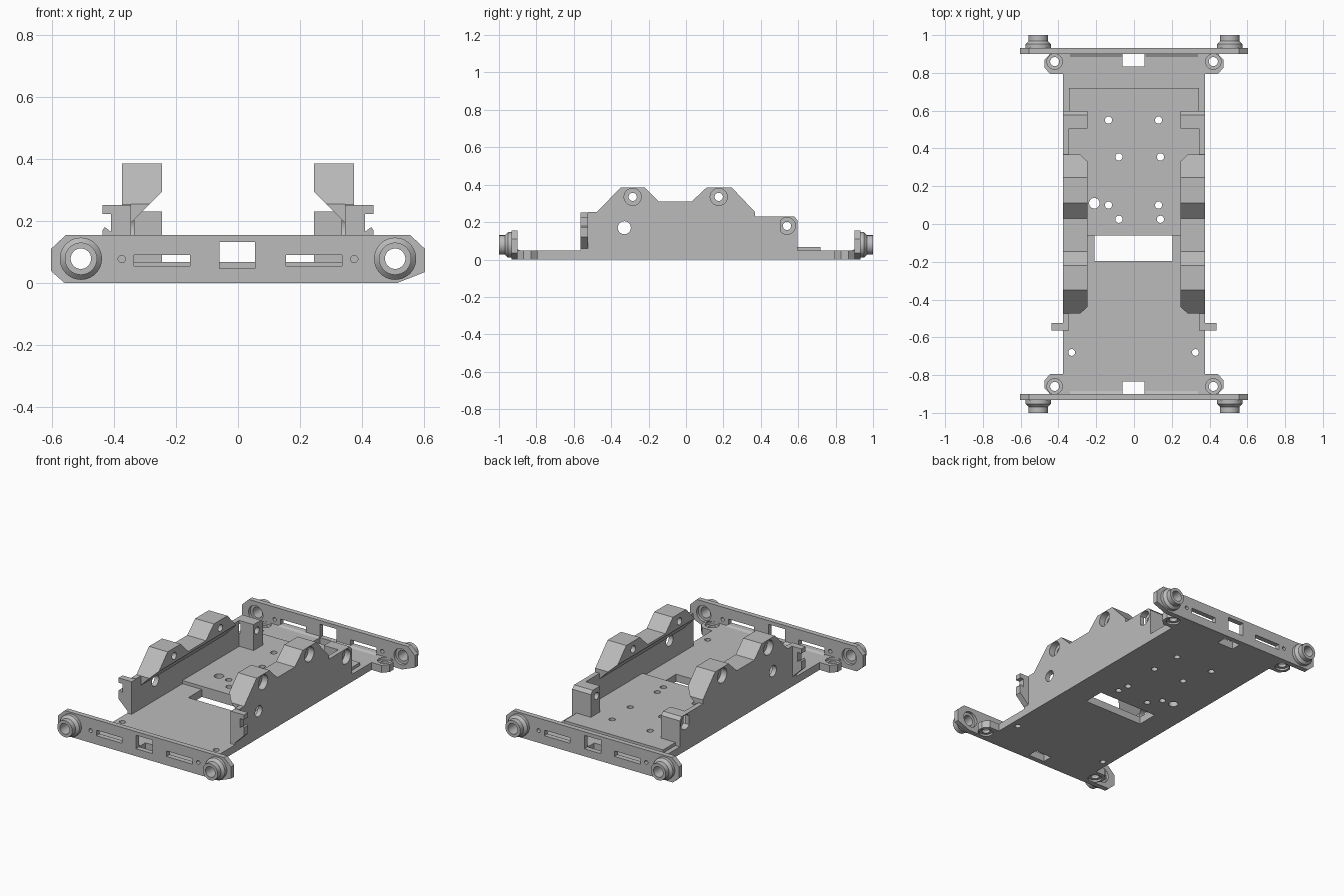
import bpy, bmesh, math

if "Cube" in bpy.data.objects:
    bpy.data.objects.remove(bpy.data.objects["Cube"])

grey = bpy.data.materials.new("plain grey")
grey.diffuse_color = (0.5, 0.5, 0.5, 1)
grey.use_nodes = True
grey.node_tree.nodes["Principled BSDF"].inputs["Base Color"].default_value = grey.diffuse_color


def make(name, verts, faces):
    bm = bmesh.new()
    vs = [bm.verts.new(v) for v in verts]
    for f in faces:
        bm.faces.new([vs[i] for i in f])
    bmesh.ops.recalc_face_normals(bm, faces=bm.faces)
    me = bpy.data.meshes.new(name)
    bm.to_mesh(me)
    bm.free()
    me.materials.append(grey)
    ob = bpy.data.objects.new(name, me)
    bpy.context.collection.objects.link(ob)
    return ob


def prism(name, pts, axis, lo, hi):
    """Extrude a 2D outline along an axis between lo and hi."""
    place = {'x': lambda p, d: (d, p[0], p[1]),
             'y': lambda p, d: (p[0], d, p[1]),
             'z': lambda p, d: (p[0], p[1], d)}[axis]
    n = len(pts)
    verts = [place(p, d) for d in (lo, hi) for p in pts]
    faces = [range(n), range(n, 2 * n)]
    faces += [(i, (i + 1) % n, n + (i + 1) % n, n + i) for i in range(n)]
    return make(name, verts, faces)


def rect(x0, x1, y0, y1):
    return [(x0, y0), (x1, y0), (x1, y1), (x0, y1)]


def circle(x, y, r, n=28):
    return [(x + r * math.cos(2 * math.pi * i / n), y + r * math.sin(2 * math.pi * i / n))
            for i in range(n)]


def boolean(ob, pts, axis, lo, hi, op='DIFFERENCE'):
    """Combine ob with a temporary prism."""
    cutter = prism("cutter", pts, axis, lo, hi)
    cutter.hide_render = True
    m = ob.modifiers.new("cut", 'BOOLEAN')
    m.operation, m.solver, m.object = op, 'EXACT', cutter
    bpy.context.view_layer.objects.active = ob
    bpy.ops.object.modifier_apply(modifier=m.name)
    bpy.data.objects.remove(cutter)


def mirror(ob):
    ob.modifiers.new("mirror", 'MIRROR').use_mirror_merge = False
    bpy.context.view_layer.objects.active = ob
    bpy.ops.object.modifier_apply(modifier="mirror")


def lathe_y(name, cx, cz, prof, n=40):
    """Ring with a closed (radius, y) profile around a y axis."""
    k = len(prof)
    verts = [(cx + r * math.cos(2 * math.pi * i / n), y, cz + r * math.sin(2 * math.pi * i / n))
             for i in range(n) for r, y in prof]
    faces = [(i * k + j, i * k + (j + 1) % k, (i + 1) % n * k + (j + 1) % k, (i + 1) % n * k + j)
             for i in range(n) for j in range(k)]
    return make(name, verts, faces)


FLOOR, DECK = 0.047, 0.067

# Floor plate with four corner ears
quarter = [(0.375, 0.795), (0.445, 0.795), (0.475, 0.83), (0.475, 0.868), (0.445, 0.9)]
outline = (quarter + [(-x, y) for x, y in reversed(quarter)]
           + [(-x, -y) for x, y in quarter] + [(x, -y) for x, y in reversed(quarter)])
floor = prism("floor_plate", outline, 'z', 0, FLOOR)
deck = prism("raised_deck", rect(-0.345, 0.345, -0.06, 0.72), 'z', FLOOR, DECK)
boolean(floor, rect(-0.21, 0.205, -0.195, -0.06), 'z', -1, 1)
for s in (-1, 1):
    boolean(floor, rect(-0.06, 0.055, *sorted((s * 0.835, s * 0.95))), 'z', -1, 1)
    for x in (-0.42, 0.42):
        boolean(floor, circle(x, s * 0.86, 0.024), 'z', -1, 1)
        boolean(floor, circle(x, s * 0.86, 0.041), 'z', 0.032, 1)
        boolean(floor, circle(x, s * 0.86, 0.041), 'z', -1, 0.012)

# Mounting holes
holes = [(-0.135, 0.55), (0.13, 0.55), (-0.08, 0.355), (0.14, 0.355), (-0.135, 0.10),
         (0.13, 0.10), (-0.08, 0.025), (0.14, 0.025)]
for x, y in holes:
    for ob in (floor, deck):
        boolean(ob, circle(x, y, 0.019, 20), 'z', -1, 1)
for ob in (floor, deck):
    boolean(ob, circle(-0.21, 0.11, 0.028), 'z', -1, 1)
for x in (-0.33, 0.325):
    boolean(floor, circle(x, -0.68, 0.018, 20), 'z', -1, 1)

# Side walls: overhanging section trimmed by the humped side profile
section = [(0.375, FLOOR), (0.375, 0.5), (0.245, 0.5), (0.245, 0.295), (0.345, 0.195), (0.345, FLOOR)]
humps = [(-0.475, -0.1), (-0.475, 0.255), (-0.35, 0.385), (-0.22, 0.385), (-0.145, 0.31),
         (0.03, 0.31), (0.11, 0.385), (0.245, 0.385), (0.368, 0.255), (0.368, -0.1)]
wall = prism("side_walls", section, 'y', -0.475, 0.368)
boolean(wall, humps, 'x', 0, 1, 'INTERSECT')
for y in (-0.285, 0.175):
    boolean(wall, circle(y, 0.335, 0.022), 'x', 0, 1)
    boolean(wall, circle(y, 0.335, 0.046), 'x', 0.335, 1)
boolean(wall, circle(-0.33, 0.17, 0.035), 'x', 0, 1)
mirror(wall)

# Thin wall ends and rear blocks
mirror(prism("front_wall_ends", rect(-0.525, -0.475, FLOOR, 0.255), 'x', 0.345, 0.375))
mirror(prism("rear_wall_ends", rect(0.368, 0.505, FLOOR, 0.23), 'x', 0.345, 0.375))
block = prism("rear_blocks", [(0.505, FLOOR), (0.597, FLOOR), (0.597, 0.21), (0.578, 0.23),
                              (0.505, 0.23)], 'x', 0.245, 0.375)
boolean(block, circle(0.54, 0.18, 0.022), 'x', 0, 1)
boolean(block, circle(0.54, 0.18, 0.045), 'x', 0.335, 1)
mirror(block)

# Notched tabs at the front of the walls
tab = [(0.345, FLOOR), (0.375, FLOOR), (0.375, 0.06), (0.437, 0.12), (0.437, 0.17), (0.43, 0.18),
       (0.41, 0.165), (0.41, 0.222), (0.437, 0.222), (0.437, 0.252), (0.345, 0.252)]
mirror(prism("wall_tabs", tab, 'y', -0.565, -0.525))

# End plates with windows, slots and axle bosses
plate = [(-0.56, 0), (0.515, 0), (0.603, 0.035), (0.603, 0.11), (0.555, 0.155),
         (-0.555, 0.155), (-0.603, 0.11), (-0.603, 0.038)]
for s, label in ((-1, "front"), (1, "rear")):
    end = prism(label + "_end_plate", plate, 'y', *sorted((s * 0.9, s * 0.932)))
    lo, hi = sorted((s * 0.8, s * 1.1))
    boolean(end, rect(-0.06, 0.055, FLOOR, 0.132), 'y', lo, hi)
    for x in (-1, 1):
        boolean(end, rect(*sorted((x * 0.155, x * 0.335)), 0.055, 0.09), 'y', lo, hi)
        boolean(end, circle(x * 0.375, 0.077, 0.012, 16), 'y', lo, hi)
        boolean(end, circle(x * 0.507, 0.078, 0.033, 40), 'y', lo, hi)
        boolean(end, circle(x * 0.507, 0.078, 0.05, 40), 'y', *sorted((s * 0.8, s * 0.918)))
        prof = [(0.033, 1), (0.052, 1), (0.052, 0.968), (0.068, 0.952), (0.068, 0.932), (0.033, 0.932)]
        lathe_y(label + "_axle_boss", x * 0.507, 0.078, [(r, s * y) for r, y in prof])
        # Small fillet strip between floor and end plate
        prism(label + "_fillet", [(s * 0.885, FLOOR), (s * 0.9, FLOOR), (s * 0.9, 0.055)], 'x',
              *sorted((x * 0.06, x * 0.34)))

# Keep edges sharp, round the holes
for ob in bpy.context.collection.objects:
    ob.select_set(True)
    bpy.context.view_layer.objects.active = ob
bpy.ops.object.shade_smooth_by_angle(angle=math.radians(30))
